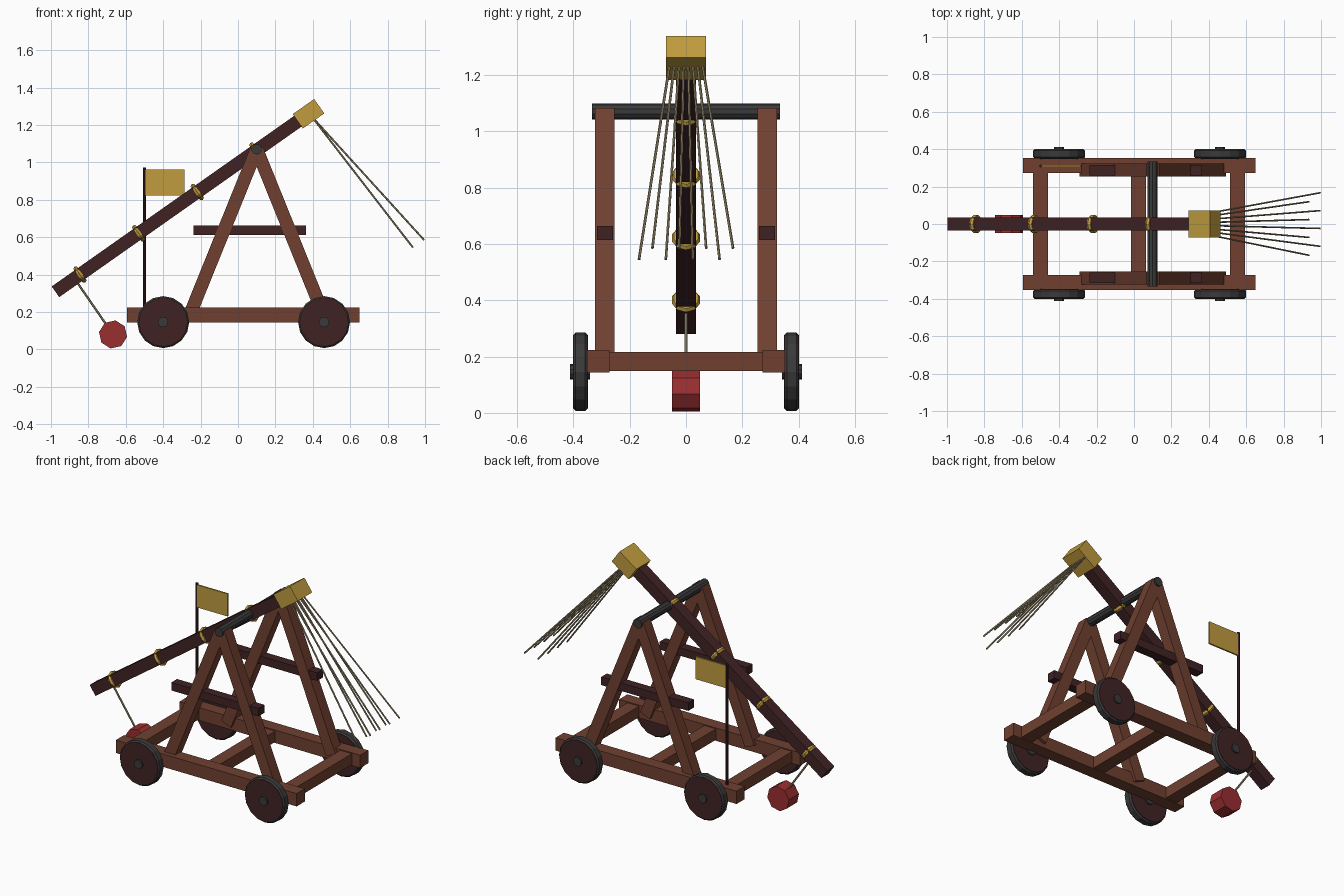
import bpy, math
from mathutils import Vector, Matrix

if "Cube" in bpy.data.objects:
    bpy.data.objects.remove(bpy.data.objects["Cube"])

def mat(name, srgb):
    m = bpy.data.materials.new(name)
    lin = [((c / 255 + 0.055) / 1.055) ** 2.4 for c in srgb]
    m.diffuse_color = (*lin, 1)
    m.use_nodes = True
    m.node_tree.nodes["Principled BSDF"].inputs["Base Color"].default_value = m.diffuse_color
    return m

WOOD = mat("brown wood", (112, 64, 48))
DARK = mat("dark wood", (64, 34, 36))
IRON = mat("dark iron", (58, 58, 58))
GOLD = mat("gold", (192, 156, 62))
RED = mat("red", (154, 46, 48))
ROPE = mat("rope", (158, 146, 112))

def finish(name, m):
    o = bpy.context.object
    o.name = name
    o.data.materials.append(m)
    return o

def box(name, m, loc, size, pitch=0.0):
    """Box with its x axis raised by pitch in the xz plane."""
    bpy.ops.mesh.primitive_cube_add(size=1, location=loc, rotation=(0, -pitch, 0))
    o = finish(name, m)
    o.scale = size
    return o

def rod(name, m, a, b, r, sides=6, spin=0.0):
    """Straight cylinder from a to b."""
    a, b = Vector(a), Vector(b)
    d = b - a
    bpy.ops.mesh.primitive_cylinder_add(vertices=sides, radius=r, depth=d.length, location=(a + b) / 2)
    o = finish(name, m)
    o.data.transform(Matrix.Rotation(spin, 4, 'Z'))
    o.rotation_euler = d.to_track_quat('Z', 'Y').to_euler()
    return o

def beam(name, m, a, b, w, y):
    """Square beam between two xz points at a given y."""
    dx, dz = b[0] - a[0], b[1] - a[1]
    return box(name, m, ((a[0] + b[0]) / 2, y, (a[1] + b[1]) / 2),
               (math.hypot(dx, dz), w, w), math.atan2(dz, dx))

# base frame
for x in (-0.5, 0.025, 0.553):
    box("cross_beam", WOOD, (x, 0, 0.183), (0.08, 0.6, 0.068))
for s in (-1, 1):
    box("base_rail", WOOD, (0.028, s * 0.312, 0.183), (1.244, 0.08, 0.08))
    # A-frame
    for x in (-0.26, 0.46):
        beam("frame_leg", WOOD, (x, 0.18), (0.1, 1.07), 0.07, s * 0.288)
    box("frame_brace", DARK, (0.063, s * 0.288, 0.638), (0.6, 0.056, 0.05))
    # wheels
    for x in (-0.40, 0.46):
        t = rod("wheel_tyre", IRON, (x, s * 0.35, 0.146), (x, s * 0.40, 0.146), 0.139, 16)
        b = t.modifiers.new("rim", 'BEVEL')
        b.width, b.segments, b.limit_method, b.angle_limit = 0.008, 1, 'ANGLE', math.radians(60)
        rod("wheel_disc", DARK, (x, s * 0.348, 0.146), (x, s * 0.402, 0.146), 0.13, 16)
        rod("wheel_hub", IRON, (x, s * 0.34, 0.146), (x, s * 0.412, 0.146), 0.028, 10)

# pivot axle
rod("pivot_axle", IRON, (0.1, -0.333, 1.07), (0.1, 0.333, 1.07), 0.028, 10)

# throwing arm with bands and head block
A, B = (-0.976, 0.308), (0.377, 1.26)
pitch = math.atan2(B[1] - A[1], B[0] - A[0])
beam("throwing_arm", DARK, A, B, 0.07, 0)
box("head_block", GOLD, (B[0], 0, B[1]), (0.14, 0.142, 0.094), pitch)
for i in range(4):
    x = -0.845 + i * 0.3135
    z = A[1] + (x - A[0]) * math.tan(pitch)
    bpy.ops.mesh.primitive_torus_add(major_segments=10, minor_segments=6, major_radius=0.038,
                                     minor_radius=0.014, location=(x, 0, z),
                                     rotation=(0, math.pi / 2 - pitch, 0))
    finish("arm_band", GOLD)

# hanging pull ropes
for i in range(8):
    k = i - 3.5
    end = (0.935, 0.545) if i % 2 == 0 else (0.995, 0.585)
    rod("pull_rope", ROPE, (0.39, k * 0.016, 1.25), (end[0], k * 0.0477, end[1]), 0.005)

# hanging weight
rod("weight_rope", ROPE, (-0.875, 0, 0.38), (-0.668, 0, 0.08), 0.006)
rod("hanging_weight", RED, (-0.668, -0.049, 0.08), (-0.668, 0.049, 0.08), 0.076, 8, math.radians(10))

# flag
rod("flag_pole", DARK, (-0.5, 0.31, 0.2), (-0.5, 0.31, 0.973), 0.008, 8)
box("flag", GOLD, (-0.393, 0.31, 0.893), (0.215, 0.01, 0.14))
